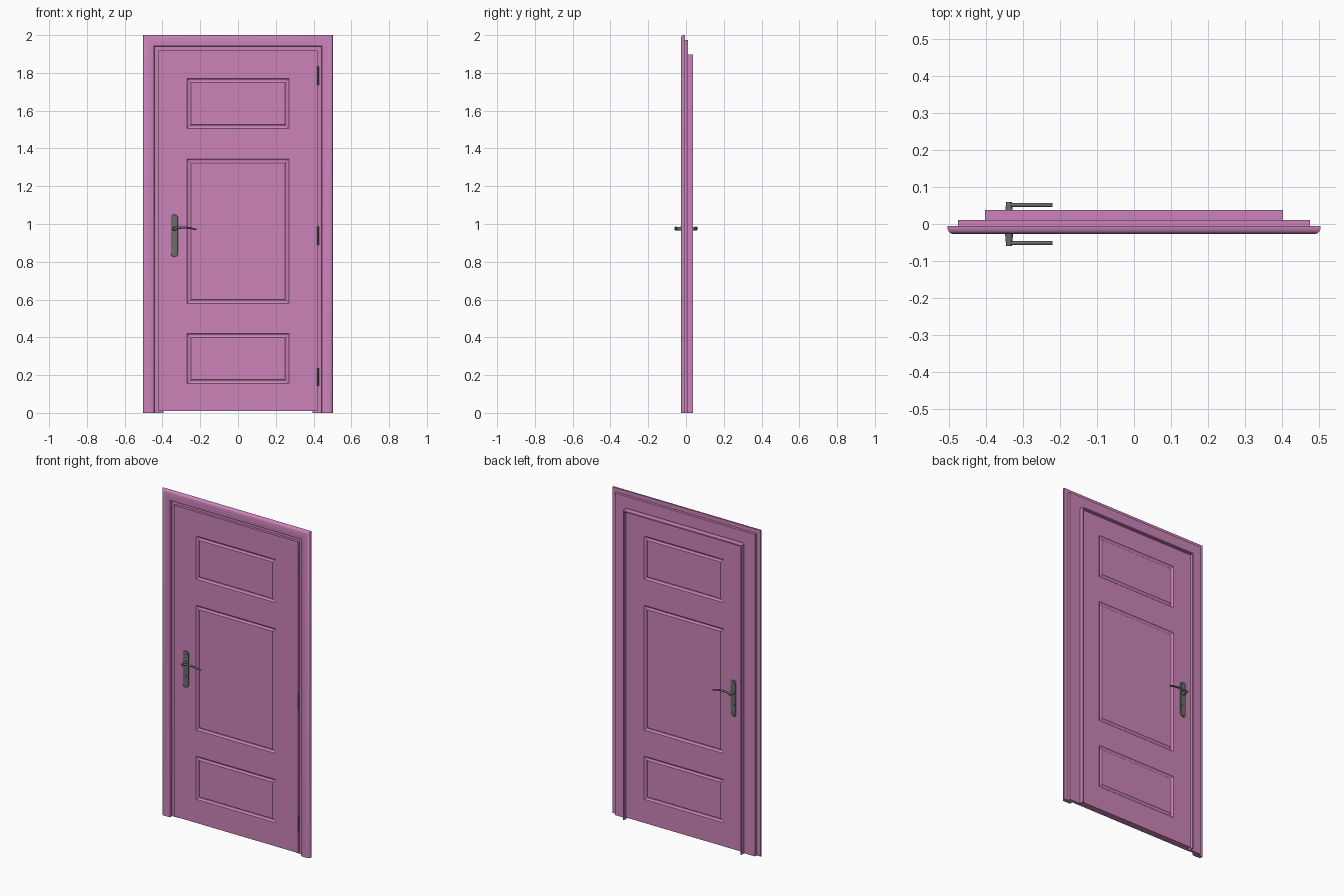
import bpy, bmesh, math
from mathutils import Vector

cube = bpy.data.objects.get("Cube")
if cube:
    bpy.data.objects.remove(cube)


def material(name, rgb):
    m = bpy.data.materials.new(name)
    m.use_nodes = True
    m.diffuse_color = (*rgb, 1)
    m.node_tree.nodes["Principled BSDF"].inputs["Base Color"].default_value = (*rgb, 1)
    return m


PINK = material("pink paint", (0.6, 0.23, 0.48))
STEEL = material("dark steel", (0.14, 0.155, 0.15))


def finish(bm, name, mat, angle=30):
    bmesh.ops.recalc_face_normals(bm, faces=bm.faces)
    me = bpy.data.meshes.new(name)
    bm.to_mesh(me)
    bm.free()
    me.materials.append(mat)
    ob = bpy.data.objects.new(name, me)
    bpy.context.collection.objects.link(ob)
    bpy.ops.object.select_all(action='DESELECT')
    ob.select_set(True)
    bpy.context.view_layer.objects.active = ob
    bpy.ops.object.shade_smooth_by_angle(angle=math.radians(angle))
    return ob


def door_surround(name, half, top, profile):
    """Sweep a (inset, y) profile up, across and down with mitred corners."""
    bm = bmesh.new()
    rings = []
    for side, upper in ((-1, 0), (-1, 1), (1, 1), (1, 0)):
        rings.append([bm.verts.new((side * (half - d), y, (top - d) * upper))
                      for d, y in profile])
    n = len(profile)
    for a, b in zip(rings, rings[1:]):
        for i in range(n):
            j = (i + 1) % n
            bm.faces.new((a[i], a[j], b[j], b[i]))
    bm.faces.new(rings[0])
    bm.faces.new(rings[-1])
    return finish(bm, name, PINK)


def strip(width, y0, y1):
    return [(0, y0), (width, y0), (width, y1), (0, y1)]


# Frame: rounded casing, flat jamb behind it, thin lining around the opening
door_surround("casing", 0.503, 2.0,
              [(0, -0.005), (0, -0.013), (0.003, -0.020), (0.008, -0.025), (0.015, -0.027),
               (0.052, -0.027), (0.058, -0.024), (0.06, -0.02), (0.06, -0.005)])
door_surround("jamb", 0.475, 1.975, strip(0.073, -0.005, 0.011))
door_surround("lining", 0.402, 1.897, strip(0.007, -0.004, 0.038))

# Door leaf: wide front half overlapping the frame, narrow back half inside it
BOTTOM = 0.01
PANELS = ((0.155, 0.42), (0.58, 1.345), (1.505, 1.77))


def leaf_half(name, half, top, y_face, y_back):
    bm = bmesh.new()
    xs = (-half, -0.27, 0.27, half)
    zs = [BOTTOM] + [z for p in PANELS for z in p] + [top]
    grid = [[bm.verts.new((x, y_face, z)) for x in xs] for z in zs]
    panels = []
    for r in range(len(zs) - 1):
        for c in range(3):
            f = bm.faces.new((grid[r][c], grid[r][c + 1], grid[r + 1][c + 1], grid[r + 1][c]))
            if y_face > y_back:
                f.normal_flip()
            if c == 1 and r % 2:
                panels.append(f)
    bm.normal_update()
    # back and edges
    edges = [e for e in bm.edges if e.is_boundary]
    ext = bmesh.ops.extrude_edge_only(bm, edges=edges)["geom"]
    for v in ext:
        if isinstance(v, bmesh.types.BMVert):
            v.co.y = y_back
    bmesh.ops.holes_fill(bm, edges=[e for e in bm.edges if e.is_boundary])
    # moulded groove around each panel
    for width, depth in ((0.005, -0.004), (0.006, -0.002), (0.008, 0.0),
                         (0.006, 0.002), (0.005, 0.004)):
        bmesh.ops.inset_individual(bm, faces=panels, thickness=width, depth=depth)
    return finish(bm, name, PINK, 25)


leaf_half("leaf_front", 0.421, 1.918, -0.02, -0.005)
leaf_half("leaf_back", 0.394, 1.889, 0.02, -0.005)


def cylinder(name, center, radius, depth, axis, tip=None, segments=20):
    bm = bmesh.new()
    bmesh.ops.create_cone(bm, cap_ends=True, segments=segments, radius1=radius,
                          radius2=radius if tip is None else tip, depth=depth)
    rot = Vector((0, 0, 1)).rotation_difference(Vector(axis)).to_matrix()
    bmesh.ops.rotate(bm, verts=bm.verts, matrix=rot)
    bmesh.ops.translate(bm, verts=bm.verts, vec=center)
    return finish(bm, name, STEEL)


# Hinges on the left edge
for i, z in enumerate((0.19, 0.938, 1.785)):
    cylinder(f"hinge_{i + 1}", (0.424, -0.02, z), 0.005, 0.097, (0, 0, 1), segments=12)

# Handles, one set on each face
HX, HZ = -0.337, 0.975


def handle(side, s):
    face = 0.02 * s
    # rounded back plate
    bm = bmesh.new()
    r, low, high = 0.019, 0.844, 1.031
    outline = []
    for k in range(26):
        a = math.pi * (k if k < 13 else k - 1) / 12
        z = high if k < 13 else low
        outline.append(bm.verts.new((HX + r * math.cos(a), face, z + r * math.sin(a))))
    f = bm.faces.new(outline)
    ext = bmesh.ops.extrude_face_region(bm, geom=[f])["geom"]
    bmesh.ops.translate(bm, vec=(0, 0.006 * s, 0),
                        verts=[v for v in ext if isinstance(v, bmesh.types.BMVert)])
    plate = finish(bm, side + "_handle_plate", STEEL)
    bev = plate.modifiers.new("soft edge", 'BEVEL')
    bev.width, bev.segments = 0.002, 2
    # screws and keyhole boss
    for label, z, rad in (("upper_screw", 1.034, 0.006), ("lower_screw", 0.841, 0.006),
                          ("keyhole_boss", 0.897, 0.009)):
        cylinder(f"{side}_{label}", (HX, 0.0265 * s, z), rad, 0.002, (0, s, 0))
    # neck and lever
    cylinder(side + "_handle_neck", (HX, 0.042 * s, HZ), 0.011, 0.036, (0, s, 0), tip=0.008)
    bm = bmesh.new()
    rings = []
    steps = 12
    for k in range(steps + 1):
        t = k / steps
        x = HX - 0.006 + 0.123 * t
        z = HZ + 0.008 * math.sin(math.pi * t) - 0.004 * t
        h = 0.007 - 0.003 * t
        rings.append([bm.verts.new((x, (0.0515 + 0.006 * math.cos(a)) * s, z + h * math.sin(a)))
                      for a in (math.tau * (i + 0.5) / 10 for i in range(10))])
    for a, b in zip(rings, rings[1:]):
        for i in range(10):
            j = (i + 1) % 10
            bm.faces.new((a[i], a[j], b[j], b[i]))
    bm.faces.new(rings[0])
    bm.faces.new(rings[-1])
    finish(bm, side + "_handle_lever", STEEL, 40)


handle("front", -1)
handle("back", 1)
